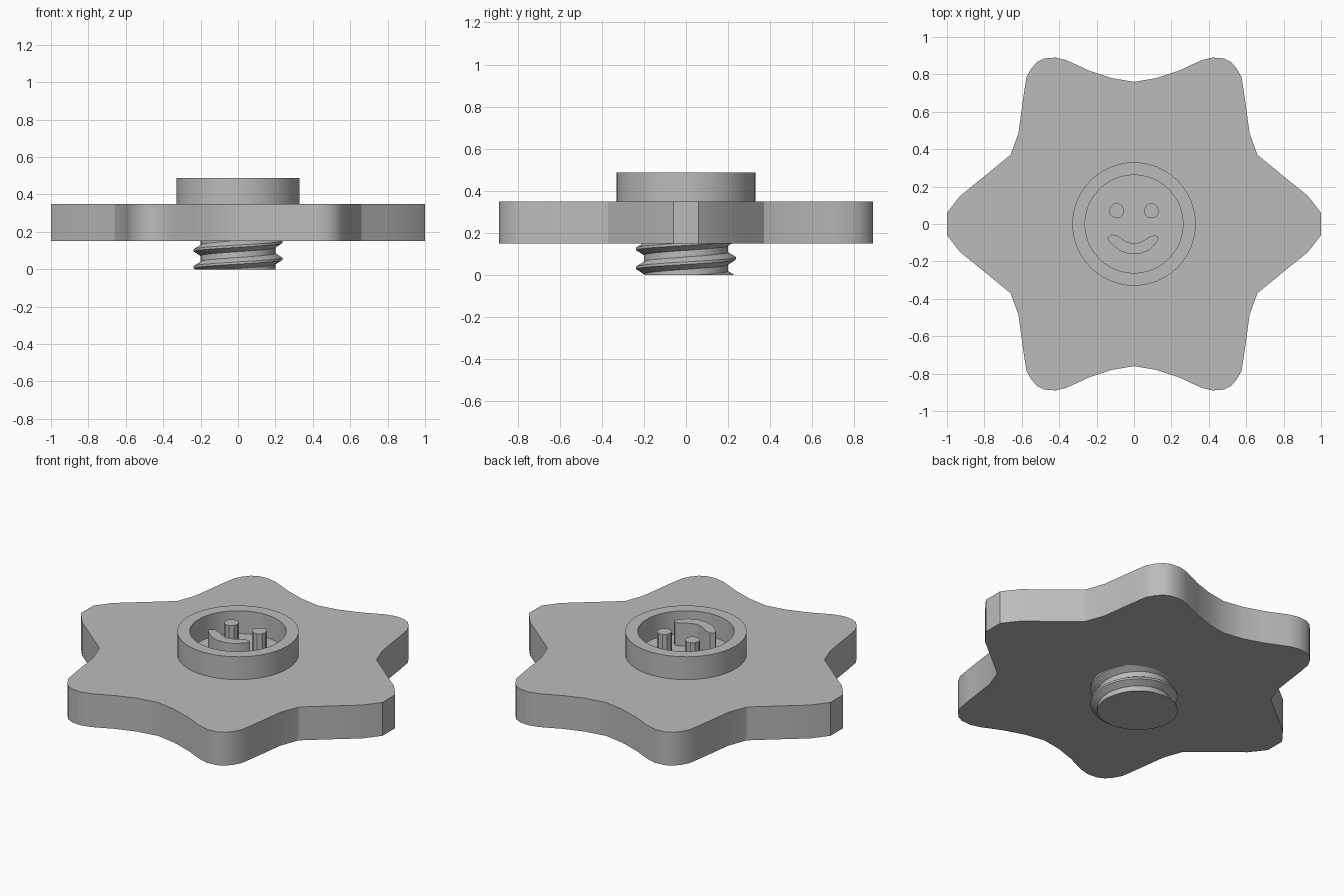
import bpy, bmesh, math

cube = bpy.data.objects.get("Cube")
if cube:
    bpy.data.objects.remove(cube)

grey = bpy.data.materials.new("plain_grey")
grey.use_nodes = True
grey.diffuse_color = (0.5, 0.5, 0.5, 1)
grey.node_tree.nodes["Principled BSDF"].inputs["Base Color"].default_value = (0.5, 0.5, 0.5, 1)


def finish(name, bm):
    """Turn a bmesh into a smooth-shaded object with sharp edges kept."""
    bmesh.ops.recalc_face_normals(bm, faces=bm.faces[:])
    mesh = bpy.data.meshes.new(name)
    bm.to_mesh(mesh)
    bm.free()
    mesh.materials.append(grey)
    obj = bpy.data.objects.new(name, mesh)
    bpy.context.collection.objects.link(obj)
    bpy.ops.object.select_all(action='DESELECT')
    obj.select_set(True)
    bpy.context.view_layer.objects.active = obj
    bpy.ops.object.shade_smooth_by_angle(angle=math.radians(30))
    return obj


def prism(name, outline, z0, z1):
    """Extrude a closed outline between two heights."""
    bm = bmesh.new()
    low = [bm.verts.new((x, y, z0)) for x, y in outline]
    high = [bm.verts.new((x, y, z1)) for x, y in outline]
    bm.faces.new(low)
    bm.faces.new(high)
    for i in range(len(low)):
        j = (i + 1) % len(low)
        bm.faces.new((low[i], low[j], high[j], high[i]))
    return finish(name, bm)


def circle(radius, count, cx=0, cy=0):
    return [(cx + radius * math.cos(math.tau * i / count),
             cy + radius * math.sin(math.tau * i / count)) for i in range(count)]


def sweep(bm, rings, closed):
    """Skin a list of closed cross-sections."""
    rows = [[bm.verts.new(p) for p in ring] for ring in rings]
    pairs = list(zip(rows, rows[1:]))
    if closed:
        pairs.append((rows[-1], rows[0]))
    else:
        bm.faces.new(rows[0])
        bm.faces.new(rows[-1])
    for a, b in pairs:
        for i in range(len(a)):
            j = (i + 1) % len(a)
            bm.faces.new((a[i], a[j], b[j], b[i]))


def turned(profile, angle, lift=0):
    return [(r * math.cos(angle), r * math.sin(angle), z + lift) for r, z in profile]


# Six-lobed plate: one quarter of the outline, mirrored twice
quarter = [(1, .06), (.93, .15), (.80, .255), (.66, .37), (.618, .485),
           (.59, .69), (.575, .785), (.55, .83), (.52, .865), (.48, .885),
           (.42, .89), (.36, .875), (.24, .82), (.12, .78), (0, .76)]
half = quarter + [(-x, y) for x, y in reversed(quarter[:-1])]
outline = half + [(-x, -y) for x, y in half]
prism("star_plate", outline, 0.15, 0.35)

# Raised round rim
rim = [(.262, .34), (.33, .34), (.33, .487), (.262, .487)]
bm = bmesh.new()
sweep(bm, [turned(rim, math.tau * i / 48) for i in range(48)], True)
finish("round_rim", bm)

# Face pegs inside the rim
for side, x in (("left", .093), ("right", -.093)):
    prism(side + "_eye_peg", circle(.041, 10, x, .07), 0.34, 0.487)

mouth = [(-.143, -.075), (-.13, -.097), (-.08, -.14), (-.03, -.16), (.03, -.16),
         (.08, -.14), (.122, -.097), (.132, -.073), (.115, -.06), (.09, -.065),
         (.04, -.095), (0, -.106), (-.04, -.095), (-.09, -.062), (-.12, -.056)]
prism("mouth_peg", mouth, 0.34, 0.487)

# Screw shank under the plate
prism("screw_core", circle(.2, 48), 0, 0.17)

# Helical thread, trimmed flat at the bottom
PITCH = 0.09
ridge = [(.19, -.036), (.237, -.006), (.237, .006), (.19, .036)]
steps = 36
rings = []
for i in range(-2 * steps, 2 * steps):
    turn = i / steps
    rings.append(turned(ridge, math.tau * turn, 0.056 + PITCH * turn))
bm = bmesh.new()
sweep(bm, rings, False)
cut = bmesh.ops.bisect_plane(bm, geom=bm.verts[:] + bm.edges[:] + bm.faces[:],
                             plane_co=(0, 0, 0), plane_no=(0, 0, 1), clear_inner=True)
rim_edges = [e for e in cut["geom_cut"] if isinstance(e, bmesh.types.BMEdge)]
bmesh.ops.triangle_fill(bm, edges=rim_edges, use_beauty=True)
finish("screw_thread", bm)
